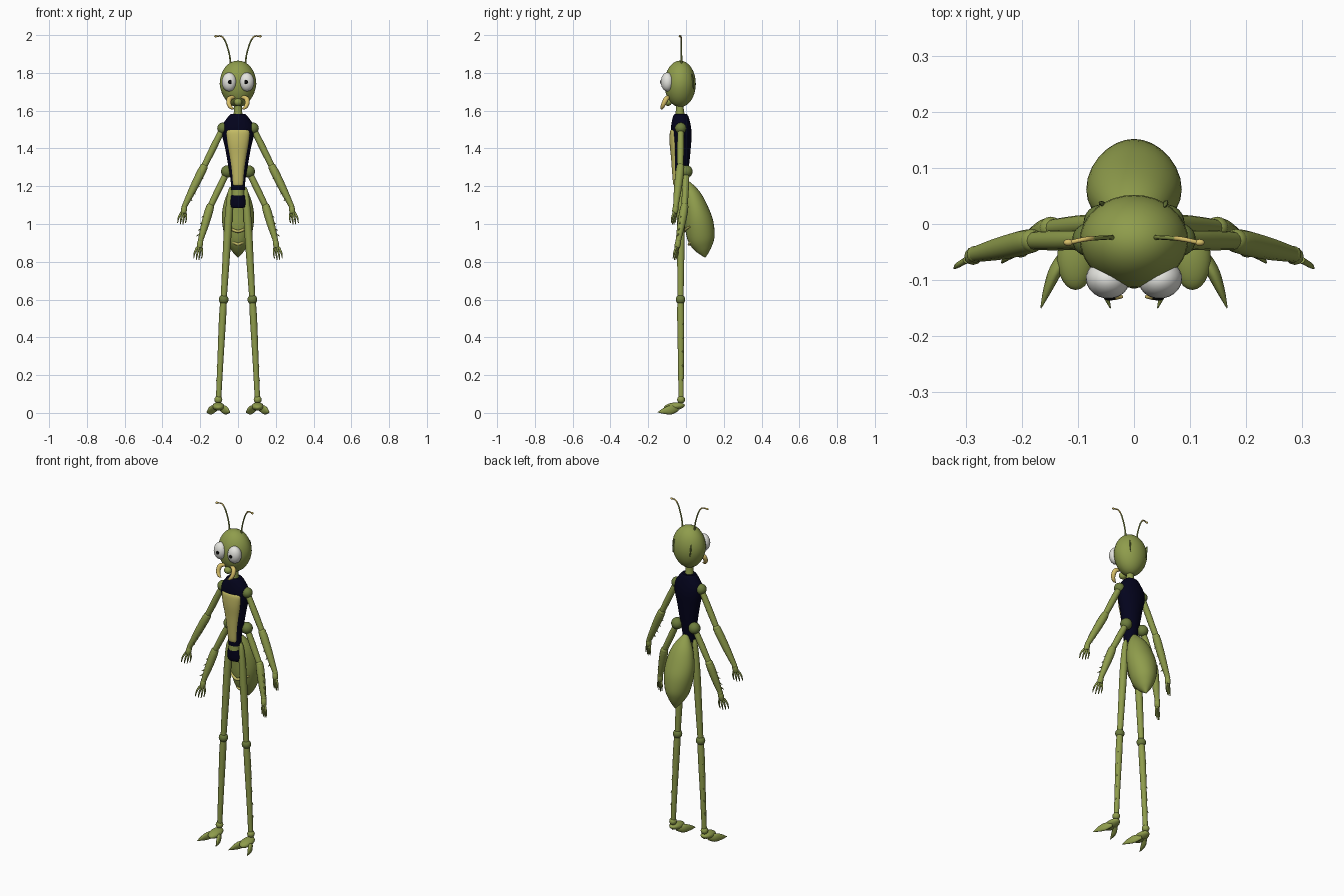
import bpy, bmesh, math
from mathutils import Vector


def mat(name, r, g, b):
    m = bpy.data.materials.new(name)
    m.diffuse_color = (r, g, b, 1)
    return m


GREEN = mat("leaf green", 0.275, 0.335, 0.072)
DARK = mat("joint green", 0.15, 0.20, 0.045)
YELLOW = mat("olive yellow", 0.55, 0.50, 0.13)
GOLD = mat("golden yellow", 0.68, 0.52, 0.14)
NAVY = mat("navy", 0.001, 0.001, 0.012)
WHITE = mat("eye white", 0.78, 0.78, 0.74)
BLACK = mat("black", 0.003, 0.003, 0.003)


def spline(keys, steps):
    """Catmull-Rom interpolation of rows of numbers."""
    out = []
    for i in range(len(keys) - 1):
        p = [keys[max(0, min(len(keys) - 1, i + k))] for k in (-1, 0, 1, 2)]
        for s in range(steps):
            t = s / steps
            out.append([0.5 * (2 * b + (c - a) * t + (2 * a - 5 * b + 4 * c - d) * t * t
                               + (3 * b - a - 3 * c + d) * t ** 3) for a, b, c, d in zip(*p)])
    return out + [list(keys[-1])]


def loft(name, keys, m, sides=16, steps=4):
    """Elliptical tube through keys (x, y, z, half width, half depth)."""
    rows = spline(keys, steps)
    pts = [Vector(r[:3]) for r in rows]
    axis = (pts[-1] - pts[0]).normalized()
    ref = Vector((1, 0, 0)) if abs(axis.y) > 0.85 else Vector((0, 1, 0))
    bm = bmesh.new()
    rings = []
    for i, r in enumerate(rows):
        t = (pts[min(i + 1, len(pts) - 1)] - pts[max(i - 1, 0)]).normalized()
        u = ref.cross(t).normalized()
        v = t.cross(u)
        ring = []
        for k in range(sides):
            a = math.tau * k / sides
            ring.append(bm.verts.new(pts[i] + u * max(r[3], 0.0008) * math.cos(a)
                                     + v * max(r[4], 0.0008) * math.sin(a)))
        rings.append(ring)
    for a, b in zip(rings, rings[1:]):
        for k in range(sides):
            j = (k + 1) % sides
            bm.faces.new((a[k], a[j], b[j], b[k]))
    bm.faces.new(rings[0])
    bm.faces.new(rings[-1])
    bmesh.ops.recalc_face_normals(bm, faces=bm.faces)
    for f in bm.faces:
        f.smooth = len(f.verts) == 4
    me = bpy.data.meshes.new(name)
    bm.to_mesh(me)
    bm.free()
    me.materials.append(m)
    ob = bpy.data.objects.new(name, me)
    bpy.context.collection.objects.link(ob)
    return ob


def tube(name, keys, m, sides=12, steps=4):
    """Round tube through keys (x, y, z, radius)."""
    return loft(name, [(*k, k[3]) for k in keys], m, sides, steps)


def ball(name, loc, scale, m, rot=(0, 0, 0), seg=24):
    bpy.ops.mesh.primitive_uv_sphere_add(segments=seg, ring_count=seg // 2, radius=1, location=loc, rotation=rot)
    ob = bpy.context.object
    ob.name = name
    ob.scale = scale if isinstance(scale, tuple) else (scale,) * 3
    ob.data.materials.append(m)
    bpy.ops.object.shade_smooth()
    return ob


# Head: egg with a narrower chin and a slightly tapered brow
head = ball("head", (0, -0.031, 1.742), (0.097, 0.083, 0.123), GREEN, seg=32)
for v in head.data.vertices:
    if v.co.z < 0:
        v.co.x *= 1 + 0.10 * v.co.z
    if v.co.y < 0:
        v.co.x *= 1 + 0.06 * v.co.y
tube("neck", [(0, -0.033, 1.66, 0.022), (0, -0.033, 1.61, 0.021), (0, -0.03, 1.56, 0.026)], GREEN)
ball("mouth", (0, -0.095, 1.645), (0.022, 0.020, 0.020), GREEN)

# Torso, chest plate, waist and pelvis
loft("torso", [(0, -0.028, 1.582, 0.040, 0.033), (0, -0.028, 1.565, 0.055, 0.042),
               (0, -0.027, 1.52, 0.083, 0.052), (0, -0.025, 1.47, 0.084, 0.055),
               (0, -0.025, 1.40, 0.068, 0.050), (0, -0.027, 1.31, 0.052, 0.043),
               (0, -0.03, 1.23, 0.039, 0.035), (0, -0.03, 1.18, 0.037, 0.032)], NAVY, 28)
loft("chest_plate", [(0, -0.062, 1.502, 0.045, 0.012), (0, -0.062, 1.488, 0.061, 0.023),
                     (0, -0.060, 1.43, 0.056, 0.027), (0, -0.056, 1.36, 0.044, 0.024),
                     (0, -0.053, 1.28, 0.033, 0.021), (0, -0.052, 1.215, 0.027, 0.016),
                     (0, -0.052, 1.203, 0.022, 0.010)], YELLOW, 20)
tube("waist", [(0, -0.028, 1.19, 0.033), (0, -0.027, 1.14, 0.036)], GREEN, 20, 1)
loft("pelvis", [(0, -0.028, 1.156, 0.037, 0.036), (0, -0.026, 1.14, 0.043, 0.037),
                (0, -0.024, 1.105, 0.047, 0.036), (0, -0.022, 1.09, 0.044, 0.032)], NAVY, 20)

# Abdomen hanging behind the pelvis, with raised belly bands
loft("abdomen", [(0, 0.0, 1.225, 0.012, 0.012), (0, 0.015, 1.19, 0.040, 0.032),
                 (0, 0.034, 1.14, 0.066, 0.052), (0, 0.054, 1.07, 0.083, 0.067),
                 (0, 0.069, 1.00, 0.083, 0.077), (0, 0.081, 0.92, 0.066, 0.071),
                 (0, 0.091, 0.87, 0.041, 0.046), (0, 0.098, 0.84, 0.018, 0.020),
                 (0, 0.102, 0.822, 0.001, 0.001)], GREEN, 28)
for z, w, y in ((0.968, 0.062, -0.008), (0.900, 0.045, 0.020)):
    tube("belly_band", [(-w, y + 0.03, z + 0.018, 0.004), (-w * 0.55, y + 0.006, z + 0.004, 0.007),
                        (0, y - 0.003, z - 0.007, 0.008), (w * 0.55, y + 0.006, z + 0.004, 0.007),
                        (w, y + 0.03, z + 0.018, 0.004)], YELLOW, 8)


def arm(name, s, shoulder, elbow, wrist, tip, joint_r, spike_side):
    """Arm with a shoulder ball, two segments, spikes and four fingers."""
    S, E, W, T = (Vector((s * p[0], p[1], p[2])) for p in (shoulder, elbow, wrist, tip))
    ball(name + "_shoulder", S, joint_r, DARK)
    tube(name + "_upper", [(*S, 0.016), (*S.lerp(E, 0.5), 0.018), (*E, 0.016)], GREEN)
    ball(name + "_elbow", E, 0.021, GREEN, seg=16)
    tube(name + "_forearm", [(*S.lerp(E, 0.93), 0.014), (*E.lerp(W, 0.06), 0.022),
                             (*E.lerp(W, 0.5), 0.021), (*W, 0.014)], GREEN)
    # Row of small spikes along the forearm
    d = (W - E).normalized()
    out = Vector((spike_side * s, -0.4, 0)).normalized()
    for f in (0.25, 0.45, 0.65, 0.82):
        b = E.lerp(W, f) + out * 0.014
        tube(name + "_spike", [(*b, 0.005), (*(b + out * 0.017 + d * 0.012), 0.0008)], GREEN, 6, 1)
    # Hand
    ball(name + "_wrist", W, 0.015, GREEN, seg=16)
    palm = W.lerp(T, 0.38)
    tube(name + "_palm", [(*W, 0.013), (*W.lerp(T, 0.2), 0.016), (*palm, 0.013)], GREEN)
    for k in range(4):
        o = Vector((s * (k - 1.5) * 0.014, (1.5 - k) * 0.007, abs(k - 1.5) * 0.007))
        tube(name + "_finger", [(*(palm + o * 0.5), 0.006), (*(palm.lerp(T, 0.5) + o * 0.95), 0.005),
                                (*(T + o), 0.002)], GREEN, 8)


for s in (-1, 1):
    # Eyes
    ball("eye", (s * 0.047, -0.099, 1.752), (0.039, 0.034, 0.050), WHITE, (0, 0, s * 0.2))
    ball("pupil", (s * 0.043, -0.1325, 1.752), (0.010, 0.004, 0.011), BLACK, seg=16)
    # Mandibles
    tube("mandible", [(s * 0.020, -0.090, 1.672, 0.008), (s * 0.045, -0.104, 1.664, 0.013),
                      (s * 0.048, -0.118, 1.636, 0.012), (s * 0.036, -0.127, 1.616, 0.009),
                      (s * 0.020, -0.130, 1.610, 0.002)], GOLD)
    # Ear slits
    ball("ear_slit", (s * 0.056, 0.036, 1.755), (0.004, 0.006, 0.040), DARK, (s * 0.1, s * 0.08, -s * 0.8), 12)
    # Antennae: green stem, golden outer end
    tube("antenna_stem", [(s * 0.038, -0.024, 1.84, 0.005), (s * 0.046, -0.024, 1.90, 0.004),
                          (s * 0.064, -0.025, 1.96, 0.004), (s * 0.078, -0.026, 1.985, 0.004)], GREEN, 8)
    tube("antenna_end", [(s * 0.064, -0.025, 1.96, 0.003), (s * 0.078, -0.026, 1.985, 0.0042),
                         (s * 0.092, -0.028, 1.995, 0.004), (s * 0.115, -0.033, 1.994, 0.004)], GOLD, 8)
    ball("antenna_tip", (s * 0.117, -0.033, 1.994), (0.009, 0.006, 0.006), GOLD, seg=12)

    # Arms, two pairs
    arm("upper_arm", s, (0.080, -0.028, 1.507), (0.182, -0.030, 1.30), (0.283, -0.054, 1.095),
        (0.299, -0.068, 0.994), 0.030, -1)
    arm("lower_arm", s, (0.057, 0.002, 1.278), (0.148, -0.008, 1.09), (0.198, -0.040, 0.915),
        (0.214, -0.058, 0.806), 0.033, 1)

    # Legs
    tube("thigh", [(s * 0.036, -0.026, 1.195, 0.008), (s * 0.042, -0.027, 1.15, 0.016),
                   (s * 0.052, -0.027, 1.00, 0.021), (s * 0.064, -0.028, 0.80, 0.019),
                   (s * 0.076, -0.029, 0.60, 0.016)], GREEN, 14)
    ball("knee", (s * 0.076, -0.029, 0.60), (0.026, 0.025, 0.026), DARK)
    tube("shin", [(s * 0.076, -0.029, 0.60, 0.017), (s * 0.082, -0.028, 0.50, 0.019),
                  (s * 0.093, -0.027, 0.28, 0.016), (s * 0.103, -0.026, 0.07, 0.014)], GREEN, 14)
    for k in range(5):
        z = 0.48 - 0.075 * k
        x = 0.083 + (0.48 - z) * 0.05
        tube("shin_spike", [(s * (x + 0.011), -0.02, z, 0.004),
                            (s * (x + 0.018), -0.016, z - 0.012, 0.0008)], GREEN, 6, 1)

    # Feet
    ball("ankle", (s * 0.104, -0.026, 0.070), 0.021, GREEN, seg=16)
    ball("foot", (s * 0.104, -0.062, 0.034), (0.033, 0.056, 0.021), GREEN, (0.12, 0, 0))
    for tx in (0.166, 0.042):
        dx = tx - 0.104
        loft("toe", [(s * (0.104 + dx * 0.2), -0.045, 0.024, 0.015, 0.010),
                     (s * (0.104 + dx * 0.55), -0.080, 0.016, 0.024, 0.012),
                     (s * (0.104 + dx * 0.8), -0.116, 0.010, 0.016, 0.008),
                     (s * tx, -0.150, 0.003, 0.001, 0.001)], GREEN, 12)
